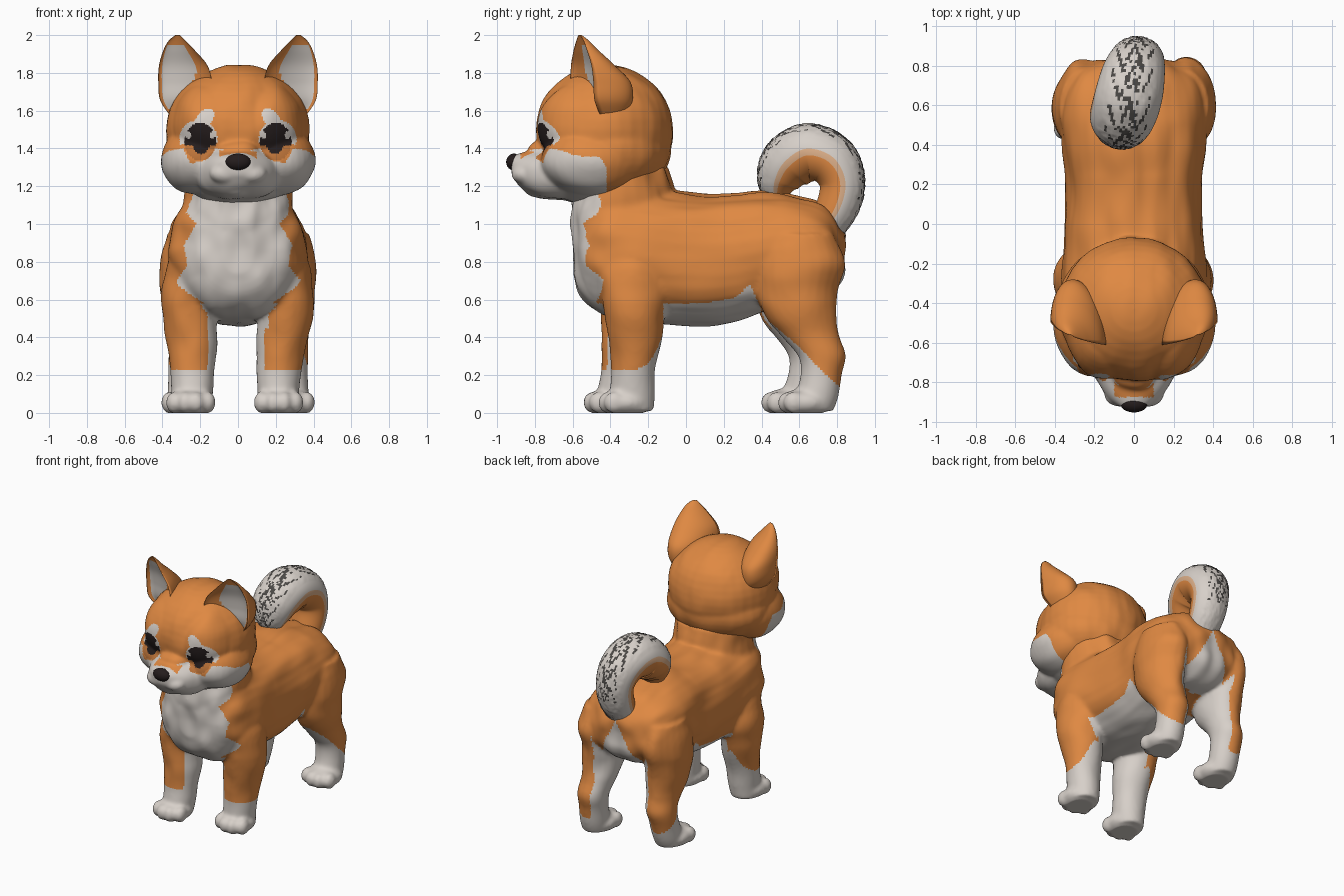
import bpy, bmesh, math, random
from mathutils import Vector, Matrix, noise

random.seed(4)
old = bpy.data.objects.get("Cube")
if old:
    bpy.data.objects.remove(old, do_unlink=True)


def material(name, rgb):
    m = bpy.data.materials.new(name)
    m.use_nodes = True
    m.diffuse_color = (*rgb, 1)
    m.node_tree.nodes["Principled BSDF"].inputs["Base Color"].default_value = (*rgb, 1)
    return m


MATS = [material("orange fur", (0.74, 0.25, 0.055)), material("white fur", (0.68, 0.63, 0.585)),
        material("near black", (0.018, 0.012, 0.012)), material("amber iris", (0.5, 0.17, 0.04)),
        material("grey tufts", (0.07, 0.065, 0.06)), material("pale orange fur", (0.72, 0.43, 0.25))]
ORANGE, WHITE, BLACK, AMBER, GREY, PALE = range(6)


def lerp(table, t):
    """Piecewise linear lookup in a list of (input, output) pairs."""
    for (a, u), (b, v) in zip(table, table[1:]):
        if t <= b:
            return u + (v - u) * max(0, (t - a) / (b - a))
    return table[-1][1]


def spline(rows, steps=6):
    """Smooth curve through rows of numbers."""
    out = []
    for i in range(len(rows) - 1):
        p, q, r, s = (rows[min(max(i + k, 0), len(rows) - 1)] for k in (-1, 0, 1, 2))
        for k in range(steps):
            t = k / steps
            out.append([b + 0.5 * t * (c - a + t * (2 * a - 5 * b + 4 * c - d + t * (3 * (b - c) + d - a)))
                        for a, b, c, d in zip(p, q, r, s)])
    return out + [list(rows[-1])]


def circle(n):
    return [(math.cos(math.tau * i / n), math.sin(math.tau * i / n)) for i in range(n)]


def skin(bm, rings):
    """Closed tube through rings of points; returns its side faces by (ring, segment)."""
    vs = [[bm.verts.new(p) for p in ring] for ring in rings]
    n = len(vs[0])
    faces = {(i, j): bm.faces.new((vs[i][j], vs[i][(j + 1) % n], vs[i + 1][(j + 1) % n], vs[i + 1][j]))
             for i in range(len(vs) - 1) for j in range(n)}
    bm.faces.new(vs[0])
    bm.faces.new(vs[-1])
    return faces


def loft_y(bm, rows):
    """Rows: y, centre z, half width, half height; slightly boxy sections."""
    soft = lambda v: math.copysign(abs(v) ** 0.88, v)
    skin(bm, [[(rx * soft(c), y, z + rz * soft(s)) for c, s in circle(32)] for y, z, rx, rz in spline(rows)])


def loft_z(bm, rows):
    """Rows: z, centre x, centre y, half width, half depth."""
    skin(bm, [[(x + rx * c, y + ry * s, z) for c, s in circle(24)] for z, x, y, rx, ry in spline(rows)])


def ball(bm, centre, radii):
    bmesh.ops.create_uvsphere(bm, u_segments=32, v_segments=20, radius=1,
                              matrix=Matrix.Translation(centre) @ Matrix.Diagonal((*radii, 1)))


def finish(name, bm):
    bmesh.ops.recalc_face_normals(bm, faces=bm.faces)
    me = bpy.data.meshes.new(name)
    bm.to_mesh(me)
    bm.free()
    for m in MATS:
        me.materials.append(m)
    me.shade_smooth()
    ob = bpy.data.objects.new(name, me)
    bpy.context.collection.objects.link(ob)
    return ob


def fuse(name, bm, voxel, rounds, rough, paint):
    """Melt overlapping parts into one skin, ruffle it, then colour faces by rule."""
    ob = finish(name, bm)
    mod = ob.modifiers.new("fuse", "REMESH")
    mod.mode, mod.voxel_size = "VOXEL", voxel
    mod = ob.modifiers.new("soften", "SMOOTH")
    mod.factor, mod.iterations = 0.5, rounds
    bpy.context.view_layer.update()
    me = bpy.data.meshes.new_from_object(ob.evaluated_get(bpy.context.evaluated_depsgraph_get()))
    ob.modifiers.clear()
    ob.data = me
    me.materials.clear()
    for m in MATS:
        me.materials.append(m)
    shift = [v.normal * rough * min(1, v.co.z) * noise.noise(Vector((v.co.x * 10, v.co.y * 4, v.co.z * 7)))
             for v in me.vertices]
    for v, d in zip(me.vertices, shift):
        v.co += d
        v.co.z = max(v.co.z, 0)
    for p in me.polygons:
        p.material_index = paint(p.center, p.normal)
    me.shade_smooth()


# Body: torso, neck, legs and paws
body = bmesh.new()
loft_y(body, [(-.6, .86, .08, .12), (-.56, .87, .22, .25), (-.45, .86, .33, .34), (-.3, .85, .365, .36),
              (-.1, .82, .36, .355), (.1, .81, .35, .35), (.25, .82, .35, .34), (.4, .85, .37, .32),
              (.55, .87, .375, .29), (.7, .86, .34, .26), (.8, .85, .25, .18), (.84, .85, .12, .1)])
loft_z(body, [(.85, 0, -.33, .3, .25), (1, 0, -.34, .31, .27), (1.15, 0, -.335, .285, .27), (1.3, 0, -.35, .28, .255)])


def leg(rows, side, dx, dy):
    """Leg column with a toed paw; the foot slides by dx, dy."""
    moved = [(z, side * x + dx * max(0, 1 - z / .7), y + dy * max(0, 1 - z / .7), rx, ry) for z, x, y, rx, ry in rows]
    loft_z(body, moved)
    z, x, y, rx, ry = moved[-1]
    ball(body, (x, y - .04, .055), (.128, .14, .075))
    for k in (-1.5, -.5, .5, 1.5):
        ball(body, (x + k * .06, y - .135 + .016 * k * k, .055), (.042, .055, .058))


FRONT = [(.88, .235, -.3, .1, .16), (.75, .255, -.29, .13, .18), (.63, .26, -.28, .145, .18), (.5, .255, -.28, .145, .16),
         (.35, .24, -.285, .13, .135), (.22, .235, -.3, .118, .115), (.1, .235, -.31, .11, .12), (.01, .24, -.31, .1, .11)]
HIND = [(.95, .25, .58, .13, .2), (.8, .26, .59, .15, .24), (.65, .265, .585, .145, .22), (.5, .26, .61, .13, .185),
        (.4, .26, .665, .115, .15), (.3, .265, .72, .105, .125), (.2, .27, .715, .1, .11),
        (.08, .275, .69, .1, .115), (.01, .275, .67, .095, .11)]
leg(FRONT, 1, -.025, .03)
leg(FRONT, -1, -.01, -.05)
leg(HIND, 1, 0, 0)
leg(HIND, -1, 0, -.09)


def body_coat(c, n):
    ax, y, z = abs(c.x), c.y, c.z
    inward = -n.x * math.copysign(1, c.x)
    zig = .045 * abs((z * 9) % 2 - 1)
    low = max(0, 1 - z / .7)
    bib = lerp([(.45, .12), (.58, .17), (.7, .3), (.8, .26), (1, .22), (1.1, .27)], z)
    if z > .45 and y < -.49 + zig + max(0, .75 - z) * .5 and ax < bib + zig:         # chest bib
        return WHITE
    if y < .1:                                                                     # front legs and belly
        if z < .58 and (y > -.12 or n.z < -.6):
            return WHITE
        y -= low * (.03 if c.x > 0 else -.05)
        edge = .23 + 26 * max(0, min(y, -.1) + .33) ** 3
        return WHITE if z < edge or (z < .6 and inward > .68 - 2 * max(0, y + .4)) else ORANGE
    y += 0 if c.x > 0 else .09 * low                                               # hind legs and belly
    edge = lerp([(.1, .58), (.26, .61), (.34, .68), (.42, .5), (.6, .35), (.7, .24), (.82, .13)], y)
    seat = y > .6 and z > .5 and ax < min(.17, (.95 - z) * .55)
    return WHITE if z < edge or seat or (z < .8 and inward > .45) else ORANGE


fuse("body", body, .013, 9, .022, body_coat)

# Head: skull, brow, cheeks, muzzle and lips
head = bmesh.new()
ball(head, (0, -.43, 1.5), (.38, .365, .345))
ball(head, (0, -.41, 1.39), (.385, .33, .255))
loft_y(head, [(-.45, 1.28, .25, .16), (-.7, 1.27, .23, .14), (-.8, 1.27, .185, .125),
              (-.88, 1.285, .125, .09), (-.925, 1.31, .07, .05)])
ball(head, (0, -.76, 1.385), (.11, .08, .06))
ball(head, (0, -.78, 1.19), (.09, .08, .05))
ball(head, (0, -.5, 1.24), (.29, .24, .14))
for s in (-1, 1):
    ball(head, (s * .14, -.52, 1.52), (.21, .265, .24))
    ball(head, (s * .2, -.5, 1.335), (.21, .27, .185))
    ball(head, (s * .065, -.855, 1.265), (.085, .07, .055))


def inside(u, v, cu, cv, ru, rv):
    return ((u - cu) / ru) ** 2 + ((v - cv) / rv) ** 2 < 1


def head_coat(c, n):
    ax, y, z = abs(c.x), c.y, c.z
    if y < -.55 and n.y < 0:
        if inside(ax, z, .2, 1.435, .083, .1):                                     # eyes
            if inside(ax, z, .137, 1.47, .014, .018) or inside(ax, z, .262, 1.47, .014, .02):
                return WHITE
            iris = z < 1.415 and not inside(ax, z, .195, 1.43, .045, .06)
            return AMBER if iris else BLACK
        if z > 1.42 and inside(ax, z, .21, 1.45, .1, .1):                          # eye surround
            return WHITE
        if inside(ax + .4 * (z - 1.56), z, .175, 1.56, .046, .052):                # brow spots
            return WHITE
    if -.875 < y and ax < .1 and z > 1.34 and n.z > .6:                            # muzzle bridge
        return ORANGE
    edge = lerp([(0, 1.38), (.12, 1.4), (.17, 1.34), (.25, 1.32), (.29, 1.4), (.36, 1.39), (.42, 1.35)], ax)
    return WHITE if z < edge and y < -.42 - .6 * max(0, z - 1.3) else ORANGE


fuse("head", head, .0085, 20, .008, head_coat)

# Nose
nose = bmesh.new()
ball(nose, (0, -.91, 1.328), (.068, .042, .045))
for f in nose.faces:
    f.material_index = BLACK
finish("nose", nose)

# Ears: dished front, rounded back. Rows: z, centre x, front y, half width, depth
EAR = [(1.55, .25, -.48, .09, .15), (1.65, .275, -.54, .135, .25), (1.75, .28, -.55, .142, .25),
       (1.84, .29, -.555, .128, .17), (1.92, .312, -.56, .083, .09), (1.97, .322, -.562, .045, .045),
       (2, .32, -.565, .012, .012)]
for s, label in ((1, "left_ear"), (-1, "right_ear")):
    ear = bmesh.new()
    rows, dots = spline(EAR, 8), circle(48)
    sides = skin(ear, [[(s * (x + r * c), y + .42 * r * c + (d * v if v > 0 else -.4 * r * v), z) for c, v in dots]
                       for z, x, y, r, d in rows])
    for (i, j), f in sides.items():
        z, c = rows[i][0], dots[j][0]
        if j > 24 and 1.6 < z < 1.945 and max(-.52, 4 * (1.66 - z)) < c < .84:
            f.material_index = WHITE
    finish(label, ear)

# Tail: curled tube, orange inside, white outside with dark tufts. Rows: x, y, z, radius
TAIL = [(.02, .7, .94, .09), (.02, .795, 1.08, .11), (.015, .825, 1.22, .12), (-.005, .765, 1.335, .14),
        (-.03, .64, 1.375, .152), (-.055, .535, 1.31, .145), (-.06, .485, 1.22, .11), (-.06, .475, 1.14, .06)]
rows, dots, rings = spline(TAIL, 14), circle(80), []
for i, (x, y, z, r) in enumerate(rows):
    a, b = rows[max(i - 1, 0)], rows[min(i + 1, len(rows) - 1)]
    out = Vector((0, b[2] - a[2], a[1] - b[1])).normalized()
    ring = []
    for c, v in dots:
        tuft = 1 + (.06 * random.random() if c > .6 else 0)
        ring.append(Vector((x + 1.15 * r * v, y, z)) + out * (r * c * tuft))
    rings.append(ring)
tail = bmesh.new()
for (i, j), f in skin(tail, rings).items():
    c, v = dots[j]
    f.material_index = WHITE if c > .2 else PALE if c > -.02 else ORANGE
    streak = (i + 2 * abs(j % 8 - 4)) % 9 < 3
    if c > .78 and i > 20 and (streak and random.random() < .9 - .5 * abs(v) or abs(v) < .25 and random.random() < .2):
        f.material_index = GREY
finish("tail", tail)
